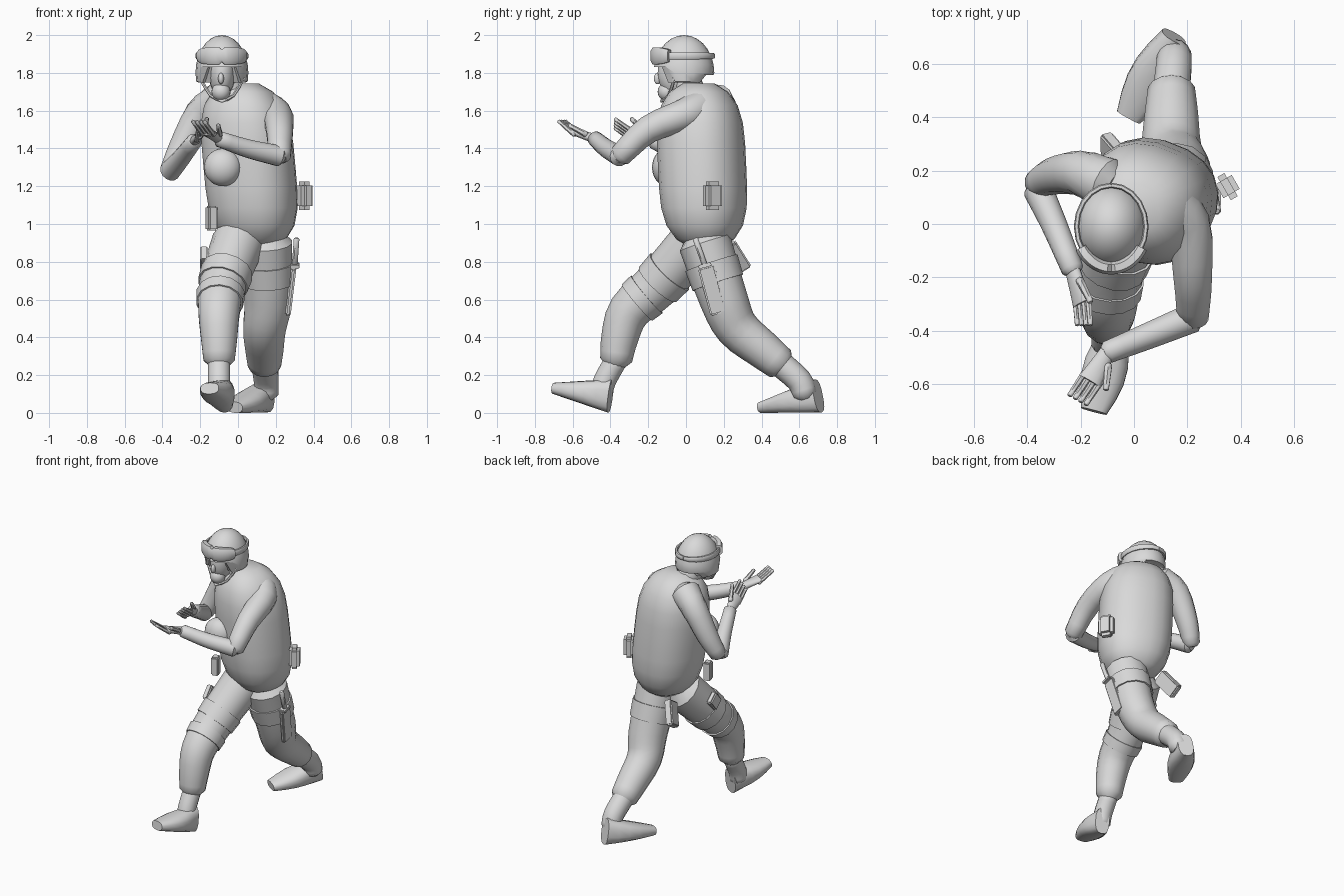
import bpy, bmesh, math
from mathutils import Vector, Euler

old = bpy.data.objects.get("Cube")
if old:
    bpy.data.objects.remove(old, do_unlink=True)

X, Y, Z = Vector((1, 0, 0)), Vector((0, 1, 0)), Vector((0, 0, 1))
made = []

grey = bpy.data.materials.new("plain_grey")
grey.use_nodes = True
colour = (.7, .7, .7, 1)
grey.diffuse_color = colour
grey.node_tree.nodes["Principled BSDF"].inputs["Base Color"].default_value = colour


def finish(name, bm):
    bmesh.ops.recalc_face_normals(bm, faces=bm.faces)
    mesh = bpy.data.meshes.new(name)
    bm.to_mesh(mesh)
    bm.free()
    mesh.materials.append(grey)
    obj = bpy.data.objects.new(name, mesh)
    bpy.context.collection.objects.link(obj)
    made.append(obj)
    return obj


def loft(name, rings, sides=14, ref=X, level=False, power=2):
    """Skin rings of (centre, half width, half depth), square to their path or level."""
    bm = bmesh.new()
    loops = []
    for i, (centre, width, depth) in enumerate(rings):
        after, before = rings[min(i + 1, len(rings) - 1)][0], rings[max(i - 1, 0)][0]
        along = Z if level else (after - before).normalized()
        u = (ref - along * ref.dot(along)).normalized()
        v = along.cross(u)
        loop = []
        for k in range(sides):
            angle = math.tau * (k + .5) / sides
            c, s = math.cos(angle), math.sin(angle)
            c = math.copysign(abs(c) ** (2 / power), c)
            s = math.copysign(abs(s) ** (2 / power), s)
            loop.append(bm.verts.new(centre + u * c * width + v * s * depth))
        loops.append(loop)
    for low, high in zip(loops, loops[1:]):
        for k in range(sides):
            n = (k + 1) % sides
            bm.faces.new((low[k], low[n], high[n], high[k]))
    bm.faces.new(loops[0])
    bm.faces.new(loops[-1])
    return finish(name, bm)


def limb(name, joints, start, end, steps=3, sides=14, ref=X):
    """Tapered round limb on a smooth path through its joints, with rounded ends."""
    points = [Vector(j) for j in joints]
    padded = [points[0] * 2 - points[1], *points, points[-1] * 2 - points[-2]]
    total = steps * (len(points) - 1)
    rings = []
    for i in range(total + 1):
        seg = min(i // steps, len(points) - 2)
        t = i / steps - seg
        a, b, c, d = padded[seg:seg + 4]
        spot = b + (c - a) * t / 2 + (a * 2 - b * 5 + c * 4 - d) * t ** 2 / 2 \
            + (b * 3 - a - c * 3 + d) * t ** 3 / 2
        radius = start + (end - start) * i / total
        rings.append((spot, radius, radius))
    first = rings[0][0] + (rings[0][0] - rings[1][0]).normalized() * start * .4
    last = rings[-1][0] + (rings[-1][0] - rings[-2][0]).normalized() * end * .4
    caps = [(first, start * .6, start * .6)], [(last, end * .6, end * .6)]
    loft(name, caps[0] + rings + caps[1], sides, ref)
    return rings


def strap(name, rings, index):
    """Band wrapped round one stretch of a limb."""
    loft(name, [(centre, w * 1.07, d * 1.07) for centre, w, d in rings[index:index + 2]])


def ball(name, place, size):
    bm = bmesh.new()
    bmesh.ops.create_uvsphere(bm, u_segments=20, v_segments=14, radius=1)
    bmesh.ops.scale(bm, vec=size, verts=bm.verts)
    bmesh.ops.translate(bm, vec=place, verts=bm.verts)
    return finish(name, bm)


def box(name, place, size, turn=(0, 0, 0), bevel=.008):
    bm = bmesh.new()
    bmesh.ops.create_cube(bm, size=1)
    bmesh.ops.scale(bm, vec=size, verts=bm.verts)
    bmesh.ops.bevel(bm, geom=bm.edges[:], offset=bevel, segments=2, affect="EDGES")
    obj = finish(name, bm)
    obj.location = place
    obj.rotation_euler = Euler([math.radians(a) for a in turn])


def boot(name, heel, toe):
    """Flat-soled boot, high at the heel and thin at the toe."""
    heel, toe = Vector(heel), Vector(toe)
    rings = []
    for k in range(6):
        t = k / 5
        height = .09 - .06 * t
        rings.append((heel.lerp(toe, t) + Z * height, .05 + .035 * math.sin(math.pi * t), height))
    loft(name, rings, power=2.6)


def hand(name, wrist, tip, across, up):
    """Flat palm, four curled fingers and a thumb."""
    wrist, tip = Vector(wrist), Vector(tip)
    reach = tip - wrist
    across, up = Vector(across).normalized(), Vector(up).normalized()
    palm = []
    for k in range(5):
        t = k / 4
        palm.append((wrist + reach * t * .6 - up * t * .01, .03 + .016 * t, .026 - .008 * t))
    loft(name + "_palm", palm, ref=across)
    for k in range(4):
        side = across * (k - 1.5) * .023
        curl = [wrist + reach * t + side + up * (t - .8) * .06 for t in (.5, .7)]
        limb(f"{name}_finger_{k + 1}", curl + [tip + side + up * .015], .013, .01, 2, 6)
    thumb = [wrist + reach * t + across * (t + .1) * .1 + up * t * .04 for t in (.2, .4, .6)]
    limb(name + "_thumb", thumb, .016, .012, 2, 6)


# Torso with bulky vest: a full barrel, rounded in at hips and shoulders
turned = Vector((1, -.4, 0)).normalized()
barrel = []
for k in range(1, 12):
    swing = math.cos(math.pi * k / 12)
    fullness = math.sqrt(1 - swing ** 4)
    centre = Vector((.06 + .04 * swing, .085 + .02 * swing, 1.31 - .45 * swing))
    barrel.append((centre, .24 * fullness, .225 * fullness))
loft("torso", barrel, 20, turned, True, 2.3)
ball("vest_pouch", (-.08, -.1, 1.3), (.1, .08, .1))

# Head and neck
limb("neck", [(0, .05, 1.6), (-.08, 0, 1.8)], .1, .06)
ball("head", (-.085, -.05, 1.8), (.07, .1, .13))
ball("jaw", (-.09, -.1, 1.7), (.05, .05, .05))
ball("nose", (-.09, -.15, 1.77), (.015, .02, .03))

# Helmet: a dome cut off at a rim that rises over the face
crown = Vector((-.085, -.01, 1.8))
helmet = ball("helmet", crown, (.14, .16, .2))
for v in helmet.data.vertices:
    rim = 1.83 if v.co.y < -.1 else 1.79 if v.co.y > .08 else 1.75
    v.co.z = max(v.co.z, rim)


def wrap(name, spread, height, thick, notch):
    """Band curving round the helmet, centred on its front."""
    rings = []
    for k in range(-10, 11):
        angle = math.radians(spread * k / 10)
        spot = crown + X * math.sin(angle) * .13 - Y * math.cos(angle) * .155 + Z * .09
        rings.append((spot, height * (notch if k == 0 else 1 - .3 * abs(k / 10) ** 4), thick))
    loft(name, rings, 8, Z, power=3)


wrap("goggles", 60, .048, .025, .7)
wrap("goggle_strap", 180, .02, .01, 1)
for label, s in (("left", 1), ("right", -1)):
    limb(label + "_chin_strap", [crown + Vector((s * .12, -.05, -.02)),
                                 crown + Vector((s * .06, -.08, -.12)),
                                 crown + Vector((0, -.12, -.15))], .009, .009, 2, 6)

# Left arm, raised across the front
limb("left_upper_arm", [(.1, .1, 1.63), (.2, 0, 1.58), (.22, -.2, 1.5), (.22, -.35, 1.36)], .1, .06)
left_wrist = (-.1, -.48, 1.45)
limb("left_forearm", [(.22, -.35, 1.36), (.05, -.42, 1.4), left_wrist], .056, .042, ref=Z)
hand("left_hand", left_wrist, (-.21, -.66, 1.53), (.9, -.5, 0), (0, .2, 1))

# Right arm, drawn back with a bent elbow
limb("right_upper_arm", [(-.1, .15, 1.65), (-.2, .19, 1.58), (-.3, .18, 1.4), (-.36, .15, 1.28)], .1, .055)
right_wrist = (-.23, -.17, 1.44)
limb("right_forearm", [(-.36, .13, 1.28), (-.3, 0, 1.35), right_wrist], .056, .042)
hand("right_hand", right_wrist, (-.18, -.38, 1.52), (1, 0, 1), (-.4, .2, .6))

# Right leg, striding forward
thigh = limb("right_leg", [(0, .05, .9), (-.08, -.15, .68), (-.1, -.3, .54), (-.1, -.35, .4),
                           (-.1, -.37, .28)], .14, .085)
limb("right_ankle", [(-.1, -.37, .28), (-.1, -.43, .17), (-.1, -.45, .1)], .06, .06)
boot("right_boot", (-.07, -.4, 0), (-.15, -.7, .1))
strap("right_upper_strap", thigh, 2)
strap("right_lower_strap", thigh, 4)

# Left leg, trailing behind
thigh = limb("left_leg", [(.15, .1, .9), (.16, .2, .6), (.14, .27, .45), (.14, .4, .34),
                          (.14, .5, .26)], .14, .09)
limb("left_ankle", [(.14, .5, .26), (.15, .6, .17), (.15, .63, .1)], .07, .065)
boot("left_boot", (.15, .7, 0), (-.02, .4, 0))
strap("left_thigh_strap", thigh, 1)

# Belt and thigh gear
box("side_pouch", (.35, .14, 1.15), (.07, .1, .15), (0, 0, 30), .02)
box("belt_pouch", (-.14, -.05, 1.03), (.05, .06, .13), (0, 0, 20))
box("rear_holster", (-.07, .26, .82), (.05, .1, .17), (35, 20, 15))
box("thigh_pouch", (-.18, -.06, .82), (.04, .09, .1), (-40, 0, 0))
box("knife_sheath", (.28, .14, .65), (.03, .09, .26), (15, 7, 0))
box("knife_guard", (.3, .1, .78), (.05, .07, .02), (15, 0, 0), .004)
limb("knife_handle", [(.3, .1, .78), (.31, .05, .92)], .016, .016, 2, 8)

# Smooth shading with crisp edges
bpy.ops.object.select_all(action="DESELECT")
for obj in made:
    obj.select_set(True)
bpy.context.view_layer.objects.active = made[0]
bpy.ops.object.shade_smooth_by_angle(angle=math.radians(45))
